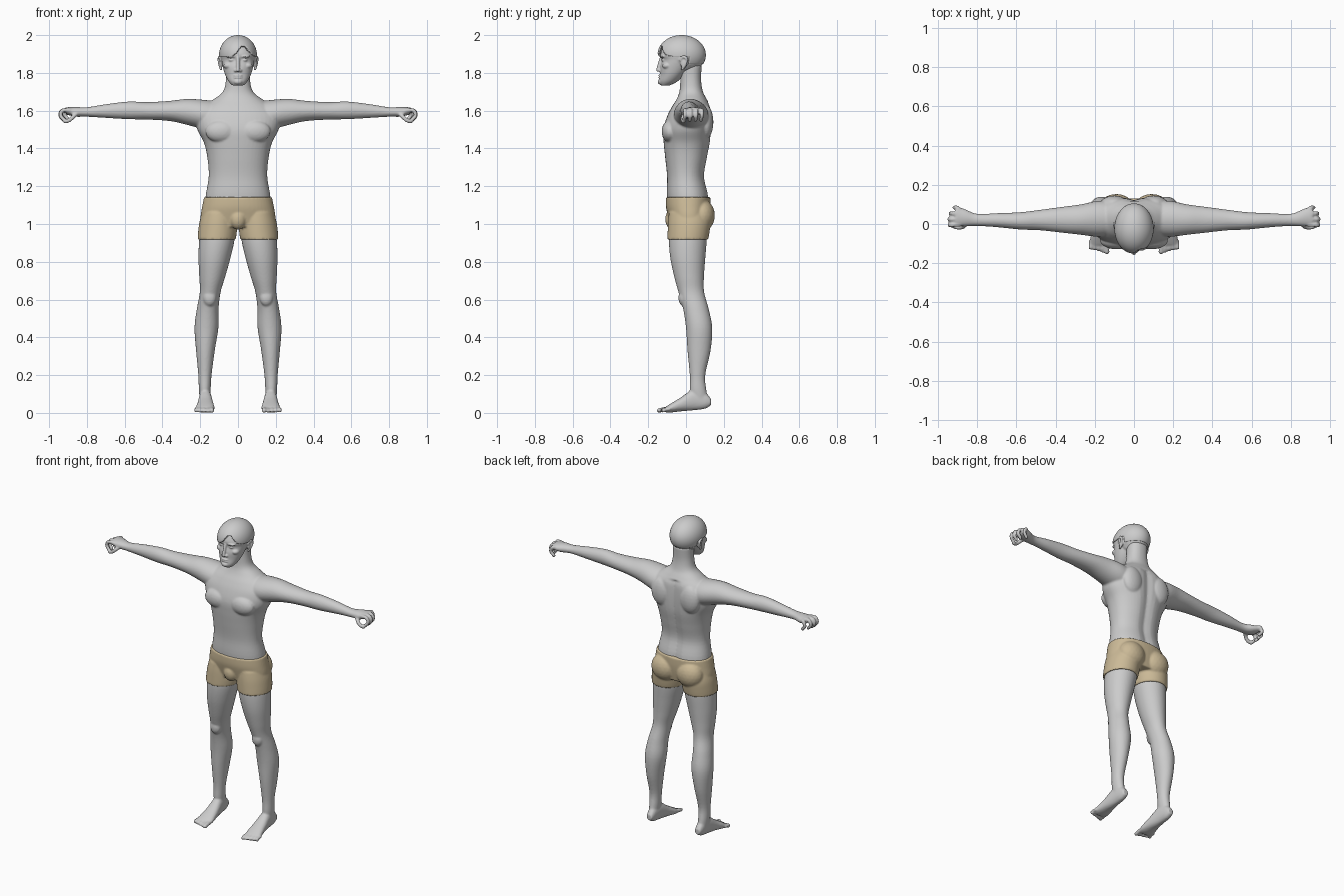
import bpy, bmesh, math
from mathutils import Vector, Matrix

cube = bpy.data.objects.get("Cube")
if cube:
    bpy.data.objects.remove(cube, do_unlink=True)


def material(name, color):
    m = bpy.data.materials.new(name)
    m.use_nodes = True
    m.diffuse_color = color
    m.node_tree.nodes["Principled BSDF"].inputs["Base Color"].default_value = color
    m.node_tree.nodes["Principled BSDF"].inputs["Roughness"].default_value = 0.7
    return m


skin = material("grey skin", (0.6, 0.6, 0.6, 1))
cloth = material("tan cloth", (0.6, 0.49, 0.31, 1))
SIDES = (1, -1)
PLACE = {
    "x": lambda t, u, v: (t, u, v),
    "y": lambda t, u, v: (u, t, v),
    "z": lambda t, u, v: (u, v, t),
}


def spline(rows, steps=5):
    """Smooth curve through rows of numbers."""
    out = []
    for i in range(len(rows) - 1):
        quad = [rows[max(0, min(len(rows) - 1, i + k))] for k in (-1, 0, 1, 2)]
        for s in range(steps):
            t = s / steps
            out.append([0.5 * (2*b + (c - a)*t + (2*a - 5*b + 4*c - d)*t*t
                               + (3*b - a - 3*c + d)*t**3)
                        for a, b, c, d in zip(*quad)])
    return out + [list(rows[-1])]


def loft(bm, axis, rows, side=1, power=0.9, count=48):
    """Closed skin over rows of (position, low u, high u, low v, high v)."""
    rings = []
    for t, u0, u1, v0, v1 in spline(rows):
        ring = []
        for i in range(count):
            a = math.tau * i / count
            c, s = math.cos(a), math.sin(a)
            u = (u0 + u1)/2 + (u1 - u0)/2 * math.copysign(abs(c)**power, c)
            v = (v0 + v1)/2 + (v1 - v0)/2 * math.copysign(abs(s)**power, s)
            x, y, z = PLACE[axis](t, u, v)
            ring.append(bm.verts.new((x * side, y, z)))
        rings.append(ring)
    for lo, hi in zip(rings, rings[1:]):
        for i in range(count):
            j = (i + 1) % count
            bm.faces.new((lo[i], lo[j], hi[j], hi[i]))
    bm.faces.new(rings[0])
    bm.faces.new(rings[-1])


def ball(bm, side, centre, radii):
    x, y, z = centre
    m = Matrix.Translation((x * side, y, z)) @ Matrix.Diagonal((*radii, 1))
    bmesh.ops.create_icosphere(bm, subdivisions=3, radius=1, matrix=m)


def digit(bm, side, points, r):
    """Finger, toe or ridge made of overlapping balls."""
    for p in spline(points, 6):
        ball(bm, side, p, (r, r, r))


def finish(name, bm, mat, voxel, passes):
    bmesh.ops.recalc_face_normals(bm, faces=bm.faces)
    me = bpy.data.meshes.new(name)
    bm.to_mesh(me)
    bm.free()
    me.materials.append(mat)
    me.polygons.foreach_set("use_smooth", [True] * len(me.polygons))
    ob = bpy.data.objects.new(name, me)
    bpy.context.collection.objects.link(ob)
    if voxel:
        mod = ob.modifiers.new("blend", "REMESH")
        mod.mode = "VOXEL"
        mod.voxel_size = voxel
        mod.use_smooth_shade = True
        mod = ob.modifiers.new("soften", "SMOOTH")
        mod.factor = 0.5
        mod.iterations = passes
    return ob


# Torso and neck, with a groove down the spine
body = bmesh.new()
torso = [(1.0, .18, -.08, .12), (1.14, .172, -.1, .122), (1.25, .155, -.1, .1),
         (1.35, .162, -.11, .115), (1.43, .18, -.118, .13), (1.5, .215, -.12, .135),
         (1.57, .225, -.1, .135), (1.62, .19, -.075, .13), (1.66, .13, -.05, .11),
         (1.7, .08, -.035, .09), (1.76, .064, -.03, .08), (1.84, .062, -.03, .083)]
loft(body, "z", [(z, -w, w, f, b) for z, w, f, b in torso])
for v in body.verts:
    if v.co.y > 0.03 and v.co.z < 1.64:
        v.co.y -= 0.014 * math.exp(-(v.co.x / 0.03)**2)

leg = [(.05, .15, .2, .03, .12), (.12, .145, .207, .02, .108), (.2, .14, .21, .02, .102),
       (.33, .123, .222, .008, .13), (.45, .104, .23, 0, .139), (.55, .103, .218, -.015, .12),
       (.64, .092, .202, -.04, .096), (.72, .068, .205, -.062, .095),
       (.82, .04, .209, -.083, .102), (.92, .018, .205, -.09, .11), (1.02, .015, .19, -.08, .11)]
arm = [(.08, -.06, .115, 1.47, 1.645), (.18, -.065, .118, 1.5, 1.657),
       (.27, -.055, .1, 1.525, 1.662), (.36, -.045, .088, 1.545, 1.652),
       (.48, -.032, .072, 1.553, 1.645), (.58, -.028, .06, 1.555, 1.648),
       (.7, -.016, .055, 1.562, 1.634), (.8, -.01, .052, 1.568, 1.618),
       (.86, -.012, .075, 1.568, 1.62), (.91, -.012, .092, 1.58, 1.618)]
foot = [(.132, .155, .192, .04, .075), (.1, .147, .2, .022, .11), (.04, .14, .206, .014, .125),
        (-.03, .13, .215, .008, .08), (-.08, .124, .224, .002, .05), (-.108, .128, .224, .002, .032)]

for side in SIDES:
    loft(body, "z", leg, side, 1)
    loft(body, "x", arm, side, 1)
    loft(body, "y", foot, side)
    # Chest and shoulder blade
    ball(body, side, (.088, -.085, 1.49), (.085, .044, .06))
    ball(body, side, (.1, .105, 1.54), (.07, .04, .09))
    # Kneecap
    ball(body, side, (.15, -.015, .61), (.035, .025, .045))
    # Curled fingers and thumb
    for i in range(4):
        y = -.006 + .03 * i
        reach = (.94, .942, .936, .915)[i]
        digit(body, side, [(.89, y * .85 + .002, 1.602), (reach - .012, y, 1.602),
                           (reach, y, 1.575), (reach - .02, y - .004, 1.55)], .0105)
    digit(body, side, [(.85, .005, 1.588), (.872, -.014, 1.568),
                       (.893, -.018, 1.55), (.914, -.014, 1.543)], .0115)
    # Toes
    for i in range(5):
        x = .138 + .021 * i
        r = .0125 if i == 0 else .0095
        digit(body, side, [(x, -.09, .02), (x, -.12, .018),
                           (x, -.143 + .006 * i, r)], r)
finish("body", body, skin, .006, 3)

# Head: skull and face
head = bmesh.new()
ball(head, 1, (0, -.015, 1.895), (.096, .117, .103))
face = [(1.734, .03, -.135, -.085), (1.755, .05, -.142, -.045), (1.79, .068, -.137, -.01),
        (1.83, .08, -.137, .02), (1.868, .087, -.128, .03), (1.9, .088, -.135, .03),
        (1.95, .07, -.115, .03)]
loft(head, "z", [(z, -w, w, f, b) for z, w, f, b in face], 1, .95)
# Nose, lips and chin
digit(head, 1, [(0, -.13, 1.88), (0, -.139, 1.85), (0, -.149, 1.815)], .0095)
for z in (1.775, 1.786):
    ball(head, 1, (0, -.137, z), (.023, .009, .005))
ball(head, 1, (0, -.132, 1.753), (.024, .018, .016))
# Brows, eyes, nostrils, cheeks and ears
for side in SIDES:
    ball(head, side, (.034, -.122, 1.887), (.03, .015, .008))
    ball(head, side, (.034, -.119, 1.868), (.015, .011, .008))
    ball(head, side, (.012, -.138, 1.812), (.009, .01, .008))
    ball(head, side, (.052, -.1, 1.838), (.025, .026, .018))
    digit(head, side, [(.09, -.02, 1.82), (.098, -.004, 1.845), (.102, .004, 1.873),
                       (.098, -.016, 1.885), (.092, -.028, 1.868)], .007)
    ball(head, side, (.09, -.012, 1.853), (.01, .018, .03))
finish("head", head, skin, .004, 2)

# Hair cap with a swept fringe
hair = bmesh.new()
cap = Matrix.Translation((0, -.023, 1.895)) @ Matrix.Diagonal((.1, .128, .105, 1))
bmesh.ops.create_uvsphere(hair, u_segments=96, v_segments=72, radius=1, matrix=cap)


def hairline(p):
    if p.y < -.04:
        return 1.883 + .06 * math.exp(-((p.x - .03) / .035)**2)
    return 1.883 if p.y < .01 else 1.845


bmesh.ops.delete(hair, geom=[v for v in hair.verts if v.co.z < hairline(v.co)],
                 context="VERTS")
ob = finish("hair", hair, skin, 0, 0)
thick = ob.modifiers.new("thickness", "SOLIDIFY")
thick.thickness = .012

# Fitted shorts: hips, leg openings, seat and front
shorts = bmesh.new()
hips = [(.985, .195, -.08, .115), (1.04, .198, -.095, .125), (1.09, .19, -.106, .13),
        (1.142, .18, -.107, .13)]
loft(shorts, "z", [(z, -w, w, f, b) for z, w, f, b in hips])
sleeve = [(.918, .012, .214, -.098, .118), (.96, .006, .211, -.097, .125),
          (1.01, .004, .204, -.095, .13), (1.06, .005, .19, -.09, .12)]
for side in SIDES:
    loft(shorts, "z", sleeve, side, 1)
    ball(shorts, side, (.09, .085, 1.045), (.088, .068, .085))
ball(shorts, 1, (0, -.07, 1.025), (.045, .04, .055))
finish("shorts", shorts, cloth, .006, 3)
